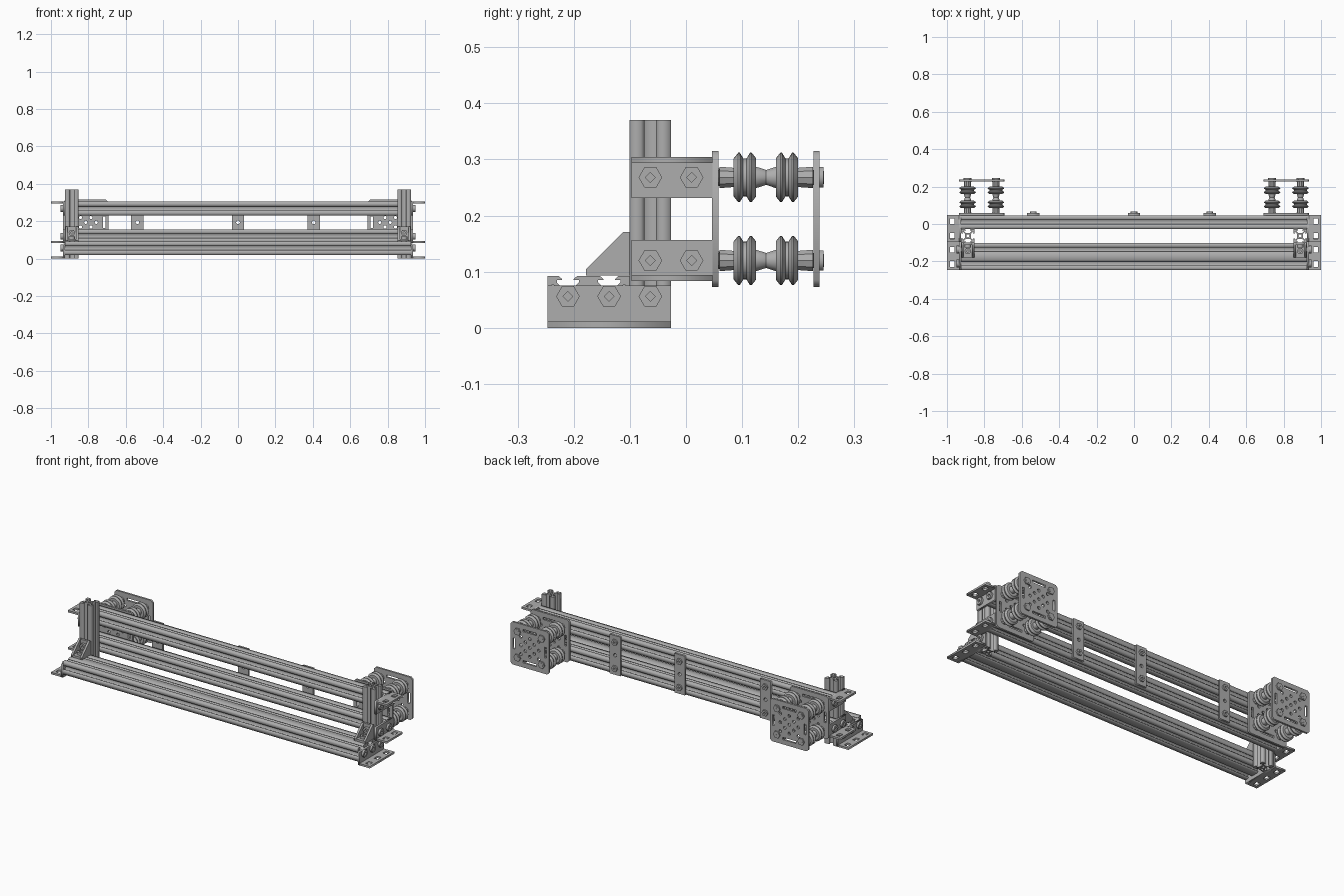
import bpy, bmesh, math
from mathutils import Vector, Matrix

cube = bpy.data.objects.get("Cube")
if cube:
    bpy.data.objects.remove(cube, do_unlink=True)

metal = bpy.data.materials.new("grey metal")
metal.use_nodes = True
GREY = (0.42, 0.42, 0.42, 1)
metal.diffuse_color = GREY
metal.node_tree.nodes["Principled BSDF"].inputs["Base Color"].default_value = GREY

CELL = 0.0735            # width of one extrusion cell
T = 0.011                # sheet thickness
END = 0.925              # beam end in x
HIGH, LOW = 0.268, 0.12  # rail centre heights
RAIL_Y = 0.01            # rail centre depth
POST_Y = RAIL_Y - CELL
AXES = {"x": (1, 2, 0), "y": (0, 2, 1), "z": (0, 1, 2)}


def add_object(name, bm, smooth=False):
    bmesh.ops.recalc_face_normals(bm, faces=bm.faces)
    mesh = bpy.data.meshes.new(name)
    bm.to_mesh(mesh)
    mesh.materials.append(metal)
    obj = bpy.data.objects.new(name, mesh)
    bpy.context.collection.objects.link(obj)
    if smooth:
        bpy.ops.object.select_all(action="DESELECT")
        obj.select_set(True)
        bpy.context.view_layer.objects.active = obj
        bpy.ops.object.shade_smooth_by_angle(angle=math.radians(35))


def finish(name, bm, pair, smooth=False):
    """Adds the part once, or as a left and right pair."""
    if pair:
        add_object("left_" + name, bm, smooth)
        bmesh.ops.transform(bm, matrix=Matrix.Diagonal((-1, 1, 1, 1)), verts=bm.verts)
        add_object("right_" + name, bm, smooth)
    else:
        add_object(name, bm, smooth)
    bm.free()


def prism(name, axis, outlines, n0, n1, pair=True):
    """Extrudes an outline, with further outlines as holes, along an axis."""
    curve = bpy.data.curves.new(name, "CURVE")
    curve.dimensions = "2D"
    curve.fill_mode = "BOTH"
    curve.extrude = abs(n1 - n0) / 2
    for pts in outlines:
        spline = curve.splines.new("POLY")
        spline.points.add(len(pts) - 1)
        for p, (u, v) in zip(spline.points, pts):
            p.co = (u, v, 0, 1)
        spline.use_cyclic_u = True
    temp = bpy.data.objects.new(name, curve)
    bpy.context.collection.objects.link(temp)
    graph = bpy.context.evaluated_depsgraph_get()
    mesh = bpy.data.meshes.new_from_object(temp.evaluated_get(graph))
    bm = bmesh.new()
    bm.from_mesh(mesh)
    bpy.data.objects.remove(temp, do_unlink=True)
    bpy.data.curves.remove(curve)
    bpy.data.meshes.remove(mesh)
    bmesh.ops.remove_doubles(bm, verts=bm.verts, dist=1e-5)
    a, b, c = AXES[axis]
    for vert in bm.verts:
        co = Vector()
        co[a], co[b], co[c] = vert.co.x, vert.co.y, vert.co.z + (n0 + n1) / 2
        vert.co = co
    finish(name, bm, pair)


def lathe(name, profile, x, z, steps):
    """Spins (y, radius) points about a y axis through x, z."""
    bm = bmesh.new()
    verts = [bm.verts.new((x + r, y, z)) for y, r in profile]
    edges = [bm.edges.new(e) for e in zip(verts, verts[1:] + verts[:1])]
    bmesh.ops.spin(bm, geom=verts + edges, cent=(x, 0, z), axis=(0, 1, 0),
                   angle=math.tau, steps=steps, use_merge=True)
    bmesh.ops.remove_doubles(bm, verts=bm.verts, dist=1e-5)
    finish(name, bm, True, True)


def rect(u, v, w, h):
    return [(u - w / 2, v - h / 2), (u + w / 2, v - h / 2),
            (u + w / 2, v + h / 2), (u - w / 2, v + h / 2)]


def ring(u, v, r, n=12):
    return [(u + r * math.cos(math.tau * i / n), v + r * math.sin(math.tau * i / n))
            for i in range(n)]


def slotted(u, v, cells=1):
    """Section of a slotted extrusion, cells wide, centred on u, v."""
    half = [(-.23, 0), (-.14, .08), (-.14, .1), (-.27, .1), (-.27, .16), (-.14, .29)]
    slot = half + [(-t, d) for t, d in reversed(half)]
    w = cells / 2
    pts = []
    for side in range(4):
        n, reach = (cells, .5) if side % 2 == 0 else (1, w)
        turn = Matrix.Rotation(side * math.pi / 2, 2)
        line = [(-n / 2, 0)] + [(k + .5 - n / 2 + t, d) for k in range(n) for t, d in slot]
        pts += [turn @ Vector((t, d - reach)) for t, d in line]
    loops = [[(u + p.x * CELL, v + p.y * CELL) for p in pts]]
    for k in range(cells):
        loops.append(ring(u + (k + .5 - w) * CELL, v, CELL * .11))
    if cells > 1:
        loops.append(rect(u, v, CELL * .4, CELL * .5))
    return loops


def bolt(name, axis, u, v, n0, n1, r=.021, pair=True):
    prism(name, axis, [ring(u, v, r, 6), ring(u, v, r * .42, 4)], n0, n1, pair)


# Beams and posts
BASE_Y, BASE_Z = POST_Y - 1.5 * CELL, 0.056
prism("base_beam", "x", slotted(BASE_Y, BASE_Z, 2), -END, END, False)
prism("upper_rail", "x", slotted(RAIL_Y, HIGH), -END, END, False)
prism("lower_rail", "x", slotted(RAIL_Y, LOW), -END, END, False)
POST_X = END - CELL / 2
prism("post", "z", slotted(POST_X, POST_Y), 0, 0.37)


# Angle brackets on the beam ends
def angle_bracket(name, y0, y1, z0, z1, flange, bolts):
    yc, zc = (y0 + y1) / 2, (z0 + z1) / 2
    prism(name + "_web", "x", [rect(yc, zc, y1 - y0, z1 - z0)], END, END + T)
    holes = [rect(.972, y, .024, .03) for y in (y0 + .033, y1 - .033)]
    if y1 - y0 > .2:
        holes.append(rect(.972, yc, .024, .03))
    prism(name + "_flange", "z",
          [rect((END + T + 1) / 2, yc, 1 - END - T, y1 - y0)] + holes, flange, flange + T)
    for i, (y, z) in enumerate(bolts):
        bolt(f"{name}_bolt_{i + 1}", "x", y, z, END + T, END + T + .012)


for name, z, up in (("upper_bracket", HIGH, True), ("lower_bracket", LOW, False)):
    z0, z1 = z - CELL / 2, z + CELL / 2
    angle_bracket(name, -.097, .047, z0, z1, z1 - T if up else z0,
                  [(POST_Y, z), (RAIL_Y, z)])
angle_bracket("foot_bracket", -.247, -.027, 0, .075, 0,
              [(POST_Y - k * CELL, BASE_Z) for k in range(3)])

# Corner gussets between post and base beam
gy, gz, size = -.1, .093, .078
tri = [(gy, gz), (gy, gz + size), (gy - .012, gz + size),
       (gy - size, gz + .012), (gy - size, gz)]
for side, x in (("inner", END - CELL + .002), ("outer", END - .014)):
    prism(f"gusset_{side}_cheek", "x", [tri], x, x + .012)
prism("gusset_floor", "z", [rect(POST_X, gy - size / 2, .066, size)], gz, gz + .012)
prism("gusset_wall", "y", [rect(POST_X, gz + size / 2, .066, size)], gy - .012, gy)
bolt("gusset_wall_bolt", "y", POST_X, gz + .045, gy - .026, gy - .012, .018)
bolt("gusset_floor_bolt", "z", POST_X, gy - .045, gz + .012, gz + .026, .018)

# Tie strips across the back of the rails
BACK = RAIL_Y + CELL / 2
MID = (HIGH + LOW) / 2
for i, x in enumerate((-.538, 0, .405)):
    prism(f"tie_strip_{i + 1}", "y",
          [rect(x, MID, .066, .222), ring(x, MID, .01)], BACK, BACK + T, False)
    for label, z in (("lower", LOW), ("upper", HIGH)):
        bolt(f"tie_strip_{i + 1}_{label}_bolt", "y", x, z, BACK + T, BACK + T + .009,
             .018, False)

# Carriage plates with their hole pattern
CX, PLATE = .814, .242


def carriage_plate(name, y):
    h, c = PLATE / 2, .012
    corners = [(-h + c, -h), (h - c, -h), (h, -h + c), (h, h - c),
               (h - c, h), (-h + c, h), (-h, h - c), (-h, -h + c)]
    loops = [[(CX + u, MID + v) for u, v in corners]]
    for s in (-1, 1):
        loops.append(rect(CX, MID + s * .088, .085, .013))
        loops.append(rect(CX + s * .098, MID, .013, .06))
    for u in (-.056, -.028, 0, .028, .056):
        for v in (-.05, -.025, 0, .025, .05):
            if (round(u / .028) + round(v / .025)) % 2 == 0:
                loops.append(ring(CX + u, MID + v, .0085))
    prism(name, "y", loops, y, y + T)


carriage_plate("carriage_inner_plate", BACK)
carriage_plate("carriage_outer_plate", .227)

# Axles with spacers, nuts and double-ridged wheels
axle = [(.048, .001), (.048, .014), (.059, .014), (.06, .02), (.085, .018),
        (.125, .02), (.143, .014), (.16, .02), (.2, .018), (.226, .02),
        (.227, .012), (.246, .012), (.246, .001)]
half_wheel = [(-.02, .02), (-.02, .034), (-.012, .044), (-.009, .044), (-.003, .034)]
wheel = half_wheel + [(-y, r) for y, r in reversed(half_wheel)]
for zn, z in (("lower", LOW), ("upper", HIGH)):
    for xn, x in (("inner", CX - .076), ("outer", CX + .076)):
        lathe(f"{zn}_{xn}_axle", axle, x, z, 10)
        bolt(f"{zn}_{xn}_nut", "y", x, z, .238, .245, .021)
        for wn, y in (("front", .105), ("rear", .18)):
            lathe(f"{zn}_{xn}_{wn}_wheel", [(y + d, r) for d, r in wheel], x, z, 24)
